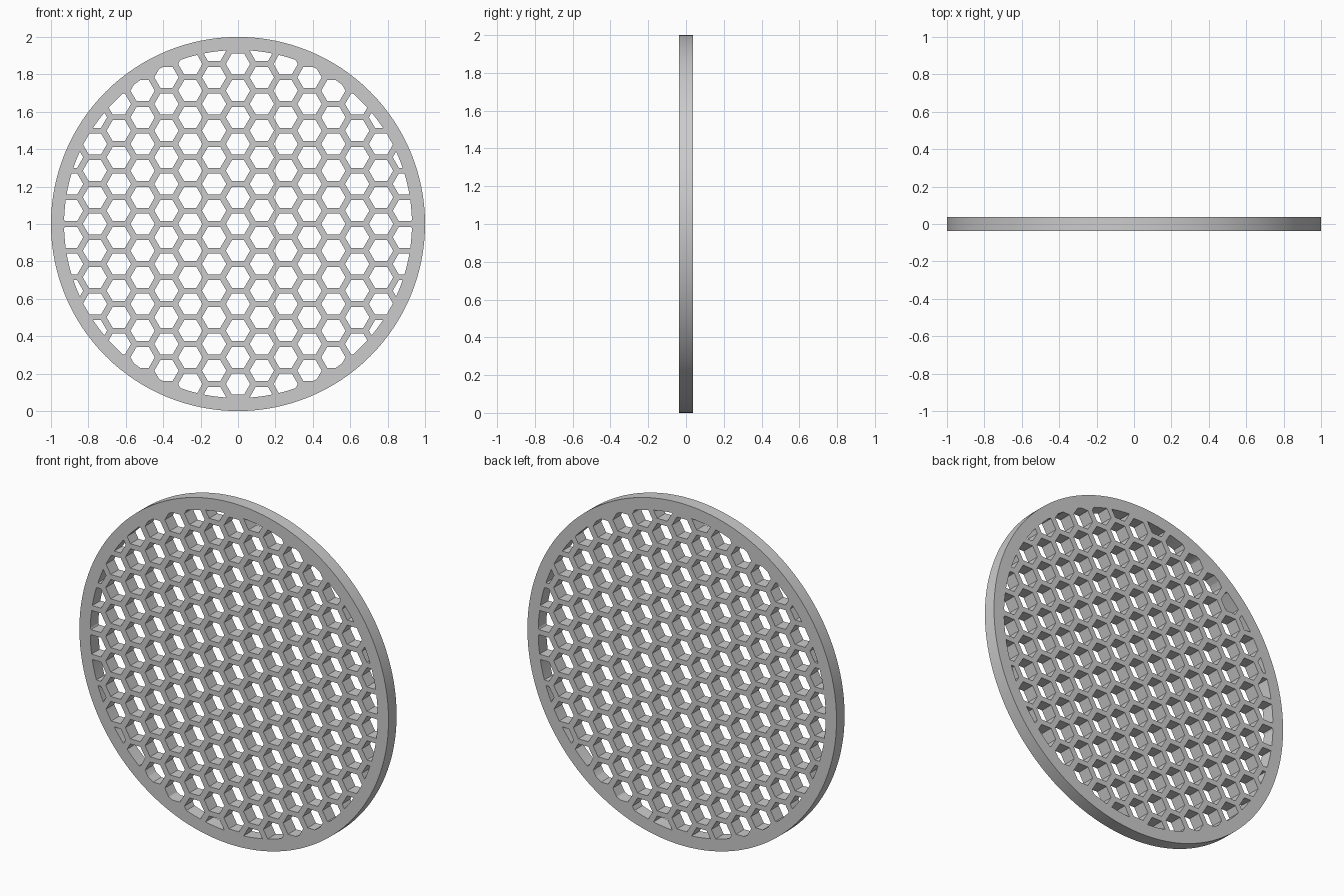
import bpy
import math
from mathutils import Vector
from mathutils.geometry import delaunay_2d_cdt

if "Cube" in bpy.data.objects:
    bpy.data.objects.remove(bpy.data.objects["Cube"])

R_OUT, R_IN = 1.0, 0.93          # rim radii
THICK = 0.075                    # disc thickness
HEX, WALL = 0.065, 0.03          # hexagon hole radius and wall width
DX, DZ = 1.5 * HEX + WALL, math.sqrt(3) * HEX + WALL
SEG = 128


def ngon(cx, cz, r, n):
    return [Vector((cx + r * math.cos(2 * math.pi * i / n),
                    cz + r * math.sin(2 * math.pi * i / n))) for i in range(n)]


def clip_to_circle(poly):
    """Trim a convex polygon against the sides of the inner rim."""
    apothem = R_IN * math.cos(math.pi / SEG)
    for i in range(SEG):
        a = 2 * math.pi * (i + 0.5) / SEG
        n = Vector((math.cos(a), math.sin(a)))
        out = []
        for p, q in zip(poly, poly[1:] + poly[:1]):
            dp, dq = p.dot(n) - apothem, q.dot(n) - apothem
            if dp <= 0:
                out.append(p)
            if dp * dq < 0:
                out.append(p.lerp(q, dp / (dp - dq)))
        poly = out
        if len(poly) < 3:
            return []
    return [p for i, p in enumerate(poly) if (p - poly[i - 1]).length > 1e-4]


def area(poly):
    return 0.5 * abs(sum(p.x * q.y - q.x * p.y
                         for p, q in zip(poly, poly[1:] + poly[:1])))


# Outer rim outline, then the staggered hexagon holes
loops = [ngon(0, 0, R_OUT, SEG)]
for col in range(-8, 9):
    for row in range(-8, 9):
        cx, cz = col * DX, (row + 0.5 * (col % 2)) * DZ
        hole = clip_to_circle(ngon(cx, cz, HEX, 6))
        if len(hole) >= 3 and area(hole) > 1e-4:
            loops.append(hole)

# Triangulate the flat face, dropping triangles lying inside a hole
pts, edges, owner = [], [], []
for k, loop in enumerate(loops):
    s, n = len(pts), len(loop)
    pts += loop
    owner += [k] * n
    edges += [(s + i, s + (i + 1) % n) for i in range(n)]
verts, _, tris, orig, _, _ = delaunay_2d_cdt(pts, edges, [], 0, 1e-6)
ids = [owner[o[0]] if o else -1 for o in orig]
faces = [tuple(t) for t in tris
         if not (ids[t[0]] > 0 and len({ids[i] for i in t}) == 1)]

mesh = bpy.data.meshes.new("honeycomb_disc")
mesh.from_pydata([(v.x, 0, v.y + R_OUT) for v in verts], [], faces)
mesh.update()
disc = bpy.data.objects.new("honeycomb_disc", mesh)
bpy.context.collection.objects.link(disc)
bpy.context.view_layer.objects.active = disc
disc.select_set(True)

# Give the disc its thickness, keep hole edges crisp and the rim smooth
mod = disc.modifiers.new("thickness", 'SOLIDIFY')
mod.thickness = THICK
mod.offset = 0
bpy.ops.object.modifier_apply(modifier=mod.name)
bpy.ops.object.shade_smooth_by_angle(angle=math.radians(30))
